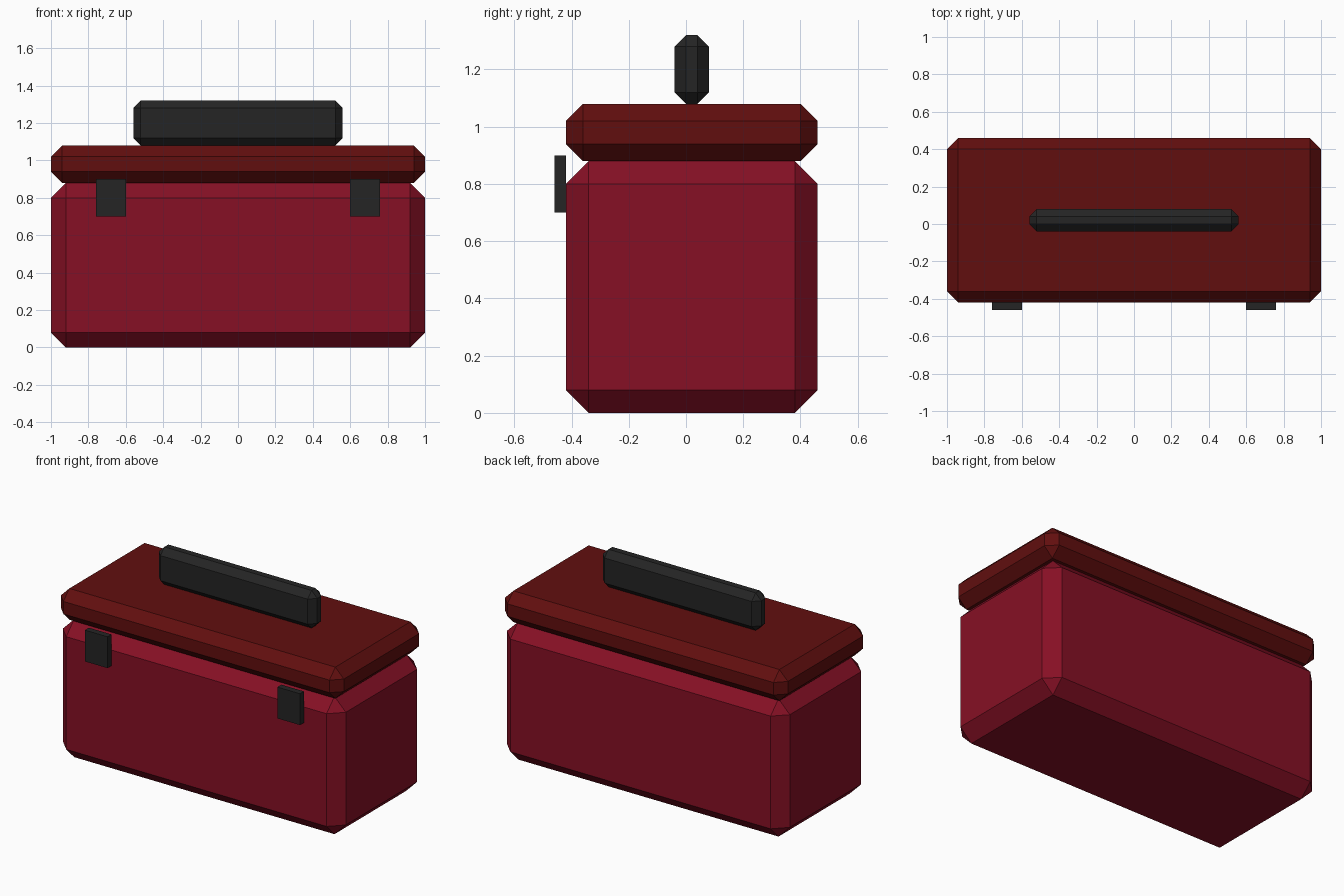
import bpy
import bmesh
from mathutils import Matrix, Vector

if "Cube" in bpy.data.objects:
    bpy.data.objects.remove(bpy.data.objects["Cube"])


def material(name, rgb):
    mat = bpy.data.materials.new(name)
    mat.diffuse_color = (*rgb, 1.0)
    mat.use_nodes = True
    mat.node_tree.nodes["Principled BSDF"].inputs["Base Color"].default_value = mat.diffuse_color
    return mat


crimson = material("crimson", (0.24, 0.005, 0.018))
dark_red = material("dark red", (0.12, 0.0045, 0.0045))
black = material("black", (0.018, 0.018, 0.018))


def box(name, low, high, mat, bevel=0.0):
    """Flat-shaded box between two corners, with optional chamfered edges."""
    low, high = Vector(low), Vector(high)
    size = high - low
    bm = bmesh.new()
    bmesh.ops.create_cube(bm, size=1.0, matrix=Matrix.Diagonal((*size, 1.0)))
    if bevel:
        bmesh.ops.bevel(bm, geom=bm.edges[:], offset=bevel, segments=1,
                        affect='EDGES')
    mesh = bpy.data.meshes.new(name)
    bm.to_mesh(mesh)
    bm.free()
    mesh.materials.append(mat)
    obj = bpy.data.objects.new(name, mesh)
    obj.location = (low + high) / 2
    bpy.context.collection.objects.link(obj)
    return obj


# Box body and lid
box("body", (-1, -0.42, 0), (1, 0.46, 0.88), crimson, 0.08)
box("lid", (-1, -0.42, 0.88), (1, 0.46, 1.08), dark_red, 0.06)

# Carrying handle
box("handle", (-0.56, -0.04, 1.08), (0.56, 0.08, 1.32), black, 0.04)

# Front latches
for side, x in (("left", -0.68), ("right", 0.68)):
    box(f"{side}_latch", (x - 0.08, -0.46, 0.70), (x + 0.08, -0.42, 0.90), black)
